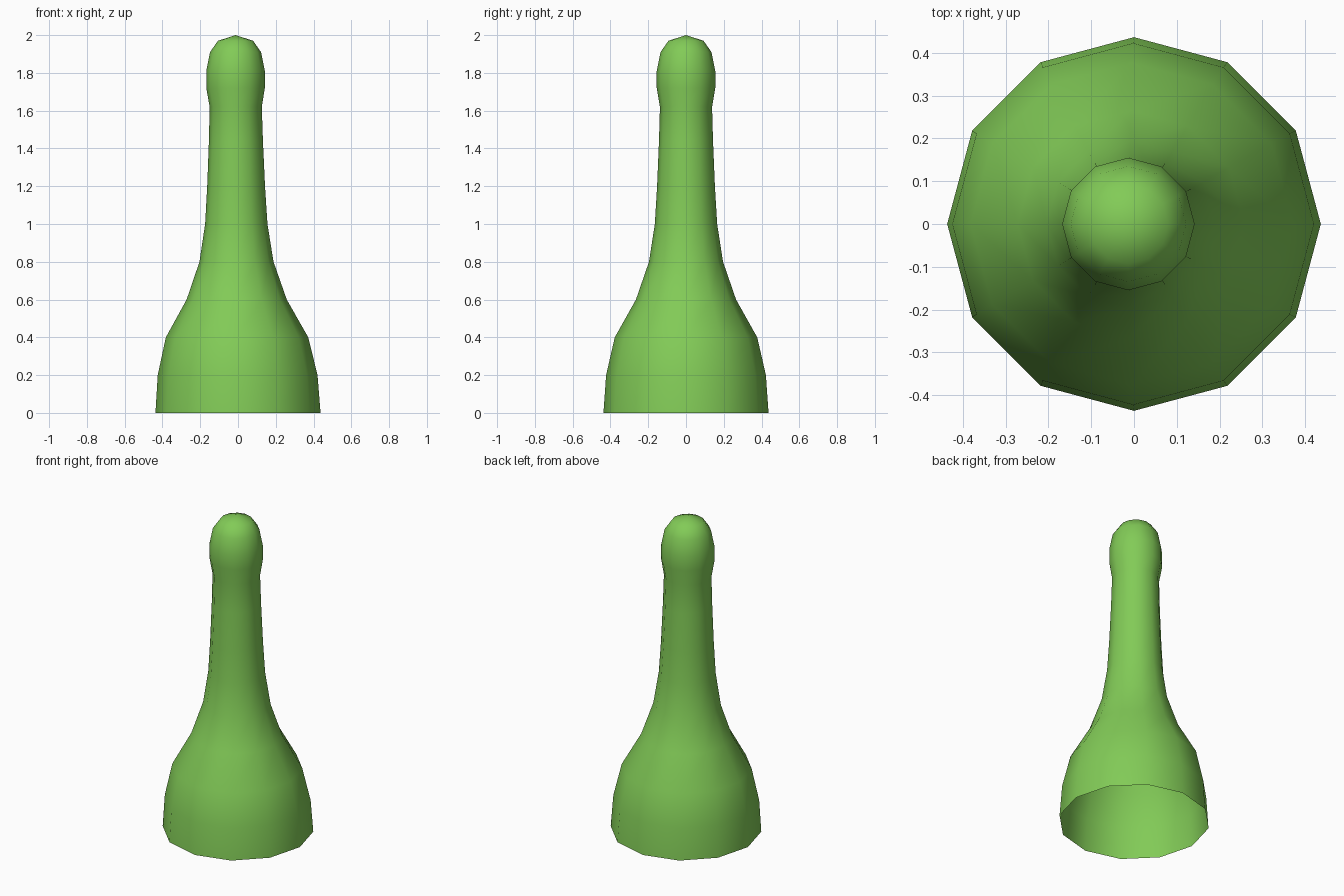
import bpy, bmesh, math

if "Cube" in bpy.data.objects:
    bpy.data.objects.remove(bpy.data.objects["Cube"], do_unlink=True)

SIDES = 12

# Single leaf green colour
green = bpy.data.materials.new("leaf green")
green.use_nodes = True
colour = (0.223, 0.597, 0.095, 1.0)
green.diffuse_color = colour
green.node_tree.nodes["Principled BSDF"].inputs["Base Color"].default_value = colour

# Rings from the open base to the rounded head: height, radius, sideways lean
profile = [
    (0.00, 0.437, 0.000),
    (0.20, 0.423, -0.002),
    (0.40, 0.377, -0.005),
    (0.60, 0.265, -0.007),
    (0.80, 0.196, -0.008),
    (1.00, 0.165, -0.009),
    (1.20, 0.153, -0.010),
    (1.44, 0.143, -0.011),
    (1.62, 0.138, -0.012),
    (1.72, 0.155, -0.013),
    (1.81, 0.155, -0.013),
    (1.91, 0.135, -0.013),
    (1.97, 0.093, -0.013),
]

bm = bmesh.new()
rings = []
for z, r, cx in profile:
    rings.append([bm.verts.new((cx + r * math.cos(math.tau * i / SIDES),
                                r * math.sin(math.tau * i / SIDES), z))
                  for i in range(SIDES)])

# Walls between neighbouring rings
for low, high in zip(rings, rings[1:]):
    for i in range(SIDES):
        j = (i + 1) % SIDES
        bm.faces.new((low[i], low[j], high[j], high[i]))

# Shallow cap on the head
tip = bm.verts.new((-0.013, 0, 2.0))
for i in range(SIDES):
    bm.faces.new((rings[-1][i], rings[-1][(i + 1) % SIDES], tip))

for f in bm.faces:
    f.smooth = True

mesh = bpy.data.meshes.new("flared_stalk")
bm.to_mesh(mesh)
bm.free()
mesh.materials.append(green)
stalk = bpy.data.objects.new("flared_stalk", mesh)
bpy.context.collection.objects.link(stalk)
